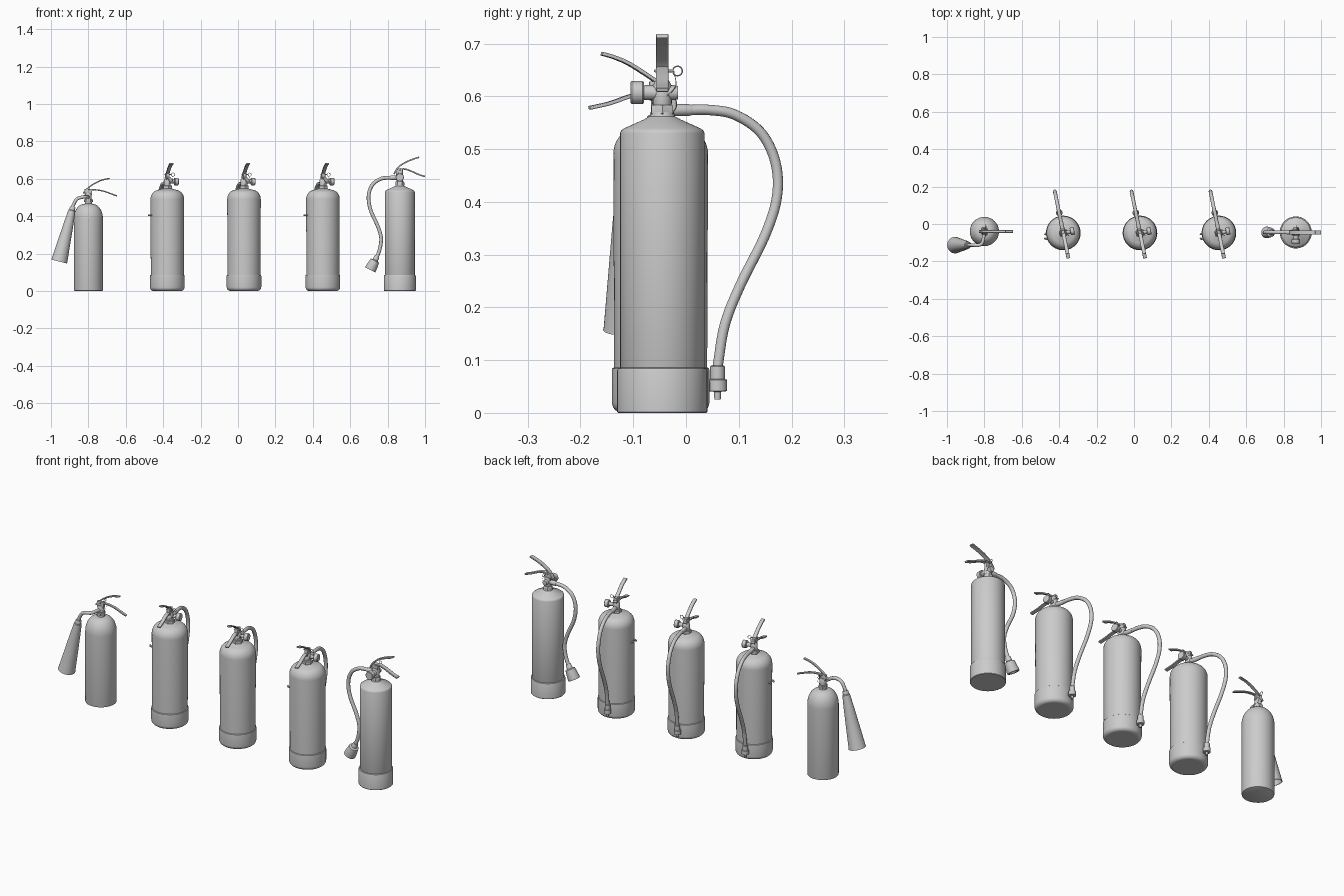
import bpy, bmesh
from math import pi, sin, cos, radians
from mathutils import Vector, Matrix

if "Cube" in bpy.data.objects:
    bpy.data.objects.remove(bpy.data.objects["Cube"])

T = Matrix.Translation


def add_mesh(name, bm, M, bevel=0):
    bmesh.ops.recalc_face_normals(bm, faces=bm.faces)
    me = bpy.data.meshes.new(name)
    bm.to_mesh(me)
    bm.free()
    for p in me.polygons:
        p.use_smooth = True
    me.set_sharp_from_angle(angle=radians(35))
    ob = bpy.data.objects.new(name, me)
    bpy.context.collection.objects.link(ob)
    ob.matrix_world = M
    if bevel:
        b = ob.modifiers.new("bevel", 'BEVEL')
        b.width, b.segments = bevel, 2
    return ob


def lathe(name, prof, M, seg=48):
    """Closed solid of revolution from (radius, z) points."""
    bm = bmesh.new()
    rings = [[bm.verts.new((r * cos(2 * pi * i / seg), r * sin(2 * pi * i / seg), z))
              for i in range(seg)] for r, z in prof]
    for a, b in zip(rings, rings[1:]):
        for i in range(seg):
            j = (i + 1) % seg
            bm.faces.new((a[i], a[j], b[j], b[i]))
    bm.faces.new(rings[0][::-1])
    bm.faces.new(rings[-1])
    return add_mesh(name, bm, M)


def rod(name, p, q, prof, M, seg=24):
    """Lathe along p-q; profile is (radius, fraction of length)."""
    p, q = Vector(p), Vector(q)
    d = q - p
    R = d.to_track_quat('Z', 'Y').to_matrix().to_4x4()
    return lathe(name, [(r, t * d.length) for r, t in prof], M @ T(p) @ R, seg)


def smooth_path(pts, n=6):
    P = [Vector(p) for p in pts]
    P = [2 * P[0] - P[1]] + P + [2 * P[-1] - P[-2]]
    out = []
    for a, b, c, d in zip(P, P[1:], P[2:], P[3:]):
        for k in range(n):
            t = k / n
            out.append(0.5 * (2 * b + (c - a) * t + (2 * a - 5 * b + 4 * c - d) * t * t
                              + (3 * b - a - 3 * c + d) * t ** 3))
    return out + [P[-2]]


def tube(name, pts, r, M, cyclic=False, res=4):
    cu = bpy.data.curves.new(name, 'CURVE')
    cu.dimensions = '3D'
    cu.bevel_depth, cu.bevel_resolution, cu.use_fill_caps = r, res, True
    sp = cu.splines.new('POLY')
    sp.points.add(len(pts) - 1)
    for s, p in zip(sp.points, pts):
        s.co = (*p, 1)
    sp.use_cyclic_u = cyclic
    ob = bpy.data.objects.new(name, cu)
    bpy.context.collection.objects.link(ob)
    ob.matrix_world = M
    bpy.ops.object.select_all(action='DESELECT')
    ob.select_set(True)
    bpy.context.view_layer.objects.active = ob
    bpy.ops.object.convert(target='MESH')
    bpy.ops.object.shade_smooth_by_angle(angle=radians(40))


def lever(name, pts, width, thick, M):
    """Curved flat bar following (x, z) points, centred on y = 0."""
    path = smooth_path([(x, 0, z) for x, z in pts])
    bm = bmesh.new()
    secs = []
    for i, p in enumerate(path):
        d = (path[min(i + 1, len(path) - 1)] - path[max(i - 1, 0)]).normalized()
        n = Vector((-d.z, 0, d.x)) * thick / 2
        w = Vector((0, width / 2, 0))
        secs.append([bm.verts.new(v) for v in (p + n + w, p + n - w, p - n - w, p - n + w)])
    for a, b in zip(secs, secs[1:]):
        for i in range(4):
            bm.faces.new((a[i], a[(i + 1) % 4], b[(i + 1) % 4], b[i]))
    bm.faces.new(secs[0])
    bm.faces.new(secs[-1])
    add_mesh(name, bm, M, 0.0015)


def block(name, c, s, M):
    bm = bmesh.new()
    bmesh.ops.create_cube(bm, size=1, matrix=T(c) @ Matrix.Diagonal((*s, 1)))
    add_mesh(name, bm, M, 0.002)


def arc(cr, cz, rr, rz, a0, a1, n=8):
    return [(cr + rr * cos(radians(a0 + (a1 - a0) * i / n)),
             cz + rz * sin(radians(a0 + (a1 - a0) * i / n))) for i in range(n + 1)]


def ring_pts(c, r, axis, a0=0, a1=360, n=24):
    out = []
    for i in range(n):
        t = radians(a0 + (a1 - a0) * i / (n if a1 - a0 == 360 else n - 1))
        u, v = r * cos(t), r * sin(t)
        out.append(Vector(c) + Vector((u, 0, v) if axis == 'y' else (u, v, 0)))
    return out


CYL = [(1, 0), (1, 1)]


def cyl(name, p, q, r, M, seg=24):
    rod(name, p, q, [(r * .9, 0), (r, .1), (r, .9), (r * .9, 1)], M, seg)


def safety_pin(tag, x, z, M):
    cyl(tag + "_safety_pin", (x, -.016, z), (x, .02, z), .0025, M, 12)
    loop = [Vector((x, .029 + .009 * cos(a), z + .009 * sin(a)))
            for a in [2 * pi * i / 20 for i in range(20)]]
    tube(tag + "_pin_ring", loop, .0013, M, True, 2)
    tube(tag + "_seal_wire", smooth_path([(x, .022, z), (x + .01, .025, z - .03),
         (x + .008, .0, z - .055)]), .0008, M, False, 1)


# ---- gas extinguisher with horn (left) ----
M = T((-.80, -.04, 0))
lathe("gas_cylinder", [(.073, 0), (.077, .002), (.078, .006)]
      + arc(.024, .385, .054, .08, 0, 90, 12) + [(.019, .467), (.019, .485)], M)
lathe("gas_collar", [(.023, .475), (.024, .477), (.024, .488), (.022, .49)], M, 6)
lathe("gas_valve", [(.015, .485), (.017, .495), (.017, .515), (.012, .525)], M, 24)
block("gas_valve_head", (.0, 0, .53), (.04, .015, .032), M)
lever("gas_squeeze_lever", [(-.028, .522), (-.005, .548), (.03, .573), (.07, .592), (.114, .602)], .014, .007, M)
lever("gas_carry_handle", [(-.01, .535), (.03, .541), (.08, .534), (.12, .52), (.153, .508)], .014, .007, M)
safety_pin("gas", .004, .54, M)
tube("gas_horn_pipe", smooth_path([(0, 0, .502), (-.004, -.03, .503), (-.012, -.062, .503),
     (-.03, -.073, .502), (-.06, -.073, .492), (-.078, -.073, .465), (-.088, -.073, .435)]), .009, M)
rod("gas_discharge_horn", (-.083, -.073, .45), (-.156, -.073, .157),
    [(.013, 0), (.015, .01), (.015, .06), (.019, .07), (.026, .3), (.043, .985), (.044, 1),
     (.041, 1), (.024, .35), (.006, .2)], M, 40)

# ---- three identical extinguishers with long rear hose ----
for k, (x, clip) in enumerate([(-.378, True), (.032, False), (.454, True)]):
    tag = "middle_%d" % (k + 1)
    M0 = T((x, -.048, 0))
    M = M0 @ Matrix.Rotation(radians(-78.5), 4, 'Z')
    lathe(tag + "_cylinder", [(.07, .003), (.088, .02)] + arc(.046, .49, .044, .05, 0, 80, 8)
          + [(.021, .548), (.021, .556)], M)
    lathe(tag + "_base_skirt", [(.07, 0)] + arc(.0725, .02, .02, .02, -90, 0, 6)
          + [(.0925, .08), (.092, .084), (.089, .086)], M)
    lathe(tag + "_collar", [(.024, .546), (.026, .548), (.026, .562), (.022, .565)], M, 6)
    lathe(tag + "_valve", [(.017, .56), (.018, .565), (.018, .595), (.013, .603)], M, 24)
    block(tag + "_valve_head", (.003, 0, .61), (.036, .018, .036), M)
    lever(tag + "_squeeze_lever", [(-.02, .606), (0, .622), (.02, .636), (.06, .661), (.09, .674), (.114, .681)], .02, .007, M)
    lever(tag + "_carry_handle", [(0, .602), (.03, .605), (.06, .6), (.098, .587), (.138, .578)], .02, .007, M)
    cyl(tag + "_gauge_stem", (0, 0, .585), (0, .04, .585), .01, M)
    cyl(tag + "_gauge", (0, .038, .585), (0, .06, .585), .02, M, 32)
    safety_pin(tag, .01, .622, M)
    cyl(tag + "_hose_port", (-.01, 0, .574), (-.06, 0, .574), .011, M)
    # hose path as (distance behind the axis, height)
    hose = [(.05, .574), (.095, .574), (.144, .565), (.194, .531), (.222, .475), (.225, .41),
            (.202, .337), (.154, .242), (.124, .167), (.11, .087)]
    tube(tag + "_hose", smooth_path([(-a, 0, z) for a, z in hose]), .0098, M)
    rod(tag + "_hose_nozzle", (-.11, 0, .09), (-.11, 0, .025),
        [(.012, 0), (.014, .03), (.014, .4), (.018, .42), (.018, .75), (.007, .77), (.006, 1)], M)
    block(tag + "_nozzle_holder", (-.095, 0, .05), (.025, .016, .018), M)
    # open ring clip on the left flank
    if clip:
        tube(tag + "_hose_clip", ring_pts((-.086, -.018, .405), .016, 'z', 210, 510), .005, M0, False, 2)

# ---- tall extinguisher with side hose and spray head (right) ----
M = T((.865, -.045, 0))
lathe("tall_cylinder", [(.076, .003), (.08, .01), (.08, .53), (.078, .535), (.073, .539),
                        (.035, .556), (.024, .562), (.022, .57)], M)
lathe("tall_base_skirt", [(.084, 0), (.0855, .002), (.0855, .08), (.084, .084), (.08, .086)], M)
lathe("tall_collar", [(.022, .565), (.024, .567), (.024, .581), (.022, .584)], M, 6)
lathe("tall_valve", [(.016, .58), (.018, .586), (.018, .62), (.013, .63)], M, 24)
block("tall_valve_head", (-.002, 0, .635), (.036, .018, .04), M)
lever("tall_squeeze_lever", [(-.03, .625), (-.018, .648), (.005, .672), (.04, .692), (.075, .706), (.104, .715)], .023, .008, M)
lever("tall_carry_handle", [(-.005, .648), (.025, .652), (.06, .641), (.1, .623), (.134, .612)], .023, .008, M)
cyl("tall_gauge_stem", (0, -.04, .607), (0, .03, .607), .014, M)
cyl("tall_gauge", (0, -.06, .607), (0, -.035, .607), .022, M, 32)
safety_pin("tall", .006, .648, M)
cyl("tall_hose_port", (-.01, 0, .606), (-.05, 0, .605), .012, M)
tall_hose = [(-.04, .605), (-.07, .605), (-.105, .598), (-.147, .567), (-.167, .507), (-.156, .433),
             (-.118, .347), (-.1, .283), (-.108, .22), (-.13, .165)]
tube("tall_hose", smooth_path([(x, 0, z) for x, z in tall_hose]), .0098, M)
rod("tall_spray_head", (-.121, 0, .185), (-.158, 0, .113),
    [(.012, 0), (.014, .05), (.015, .28), (.025, .33), (.031, .92), (.03, 1), (.022, 1), (.01, .85)], M, 32)
